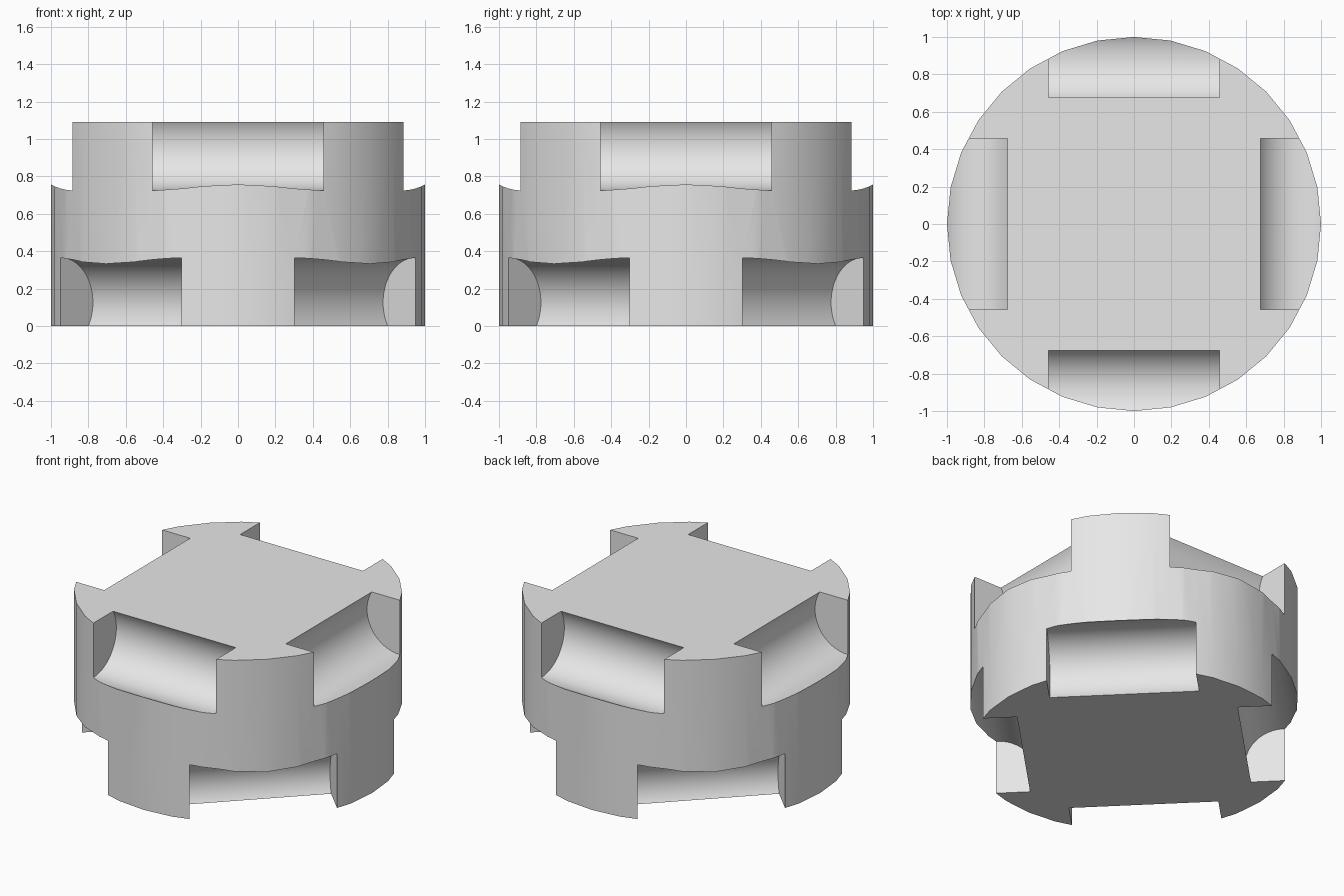
import bpy
import bmesh
from math import pi, radians
from mathutils import Matrix

HEIGHT = 1.09
NOTCH_RADIUS = 0.24
NOTCH_LENGTH = 0.914
NOTCH_DISTANCE = 0.88   # notch axis from the centre line
NOTCH_INSET = 0.125     # notch axis from the top or bottom face

cube = bpy.data.objects.get("Cube")
if cube:
    bpy.data.objects.remove(cube, do_unlink=True)

grey = bpy.data.materials.new("light grey")
grey.use_nodes = True
grey.diffuse_color = (0.8, 0.8, 0.8, 1)
grey.node_tree.nodes["Principled BSDF"].inputs["Base Color"].default_value = grey.diffuse_color


def add_cylinder(bm, radius, depth, segments, matrix):
    bmesh.ops.create_cone(bm, cap_ends=True, segments=segments, radius1=radius,
                          radius2=radius, depth=depth, matrix=matrix)


def make_object(name, bm):
    mesh = bpy.data.meshes.new(name)
    bm.to_mesh(mesh)
    bm.free()
    mesh.materials.append(grey)
    obj = bpy.data.objects.new(name, mesh)
    bpy.context.collection.objects.link(obj)
    return obj


# Solid round body
bm = bmesh.new()
add_cylinder(bm, 1, HEIGHT, 32, Matrix.Translation((0, 0, HEIGHT / 2)))
body = make_object("notched_body", bm)

# Four round notches in the top rim, four in the bottom rim turned by 45 degrees
bm = bmesh.new()
for z, turn in ((HEIGHT - NOTCH_INSET, 0), (NOTCH_INSET, pi / 4)):
    for i in range(4):
        place = (Matrix.Rotation(turn + i * pi / 2, 4, 'Z')
                 @ Matrix.Translation((NOTCH_DISTANCE, 0, z))
                 @ Matrix.Rotation(pi / 2, 4, 'X'))
        add_cylinder(bm, NOTCH_RADIUS, NOTCH_LENGTH, 64, place)
cutter = make_object("notch_cutter", bm)
cutter.hide_render = True

# Cut the notches
cut = body.modifiers.new("notches", 'BOOLEAN')
cut.operation = 'DIFFERENCE'
cut.solver = 'EXACT'
cut.object = cutter
bpy.ops.object.select_all(action='DESELECT')
body.select_set(True)
bpy.context.view_layer.objects.active = body
bpy.ops.object.modifier_apply(modifier=cut.name)
bpy.data.objects.remove(cutter, do_unlink=True)

# Smooth round walls, crisp rims
bpy.ops.object.shade_smooth_by_angle(angle=radians(30))
